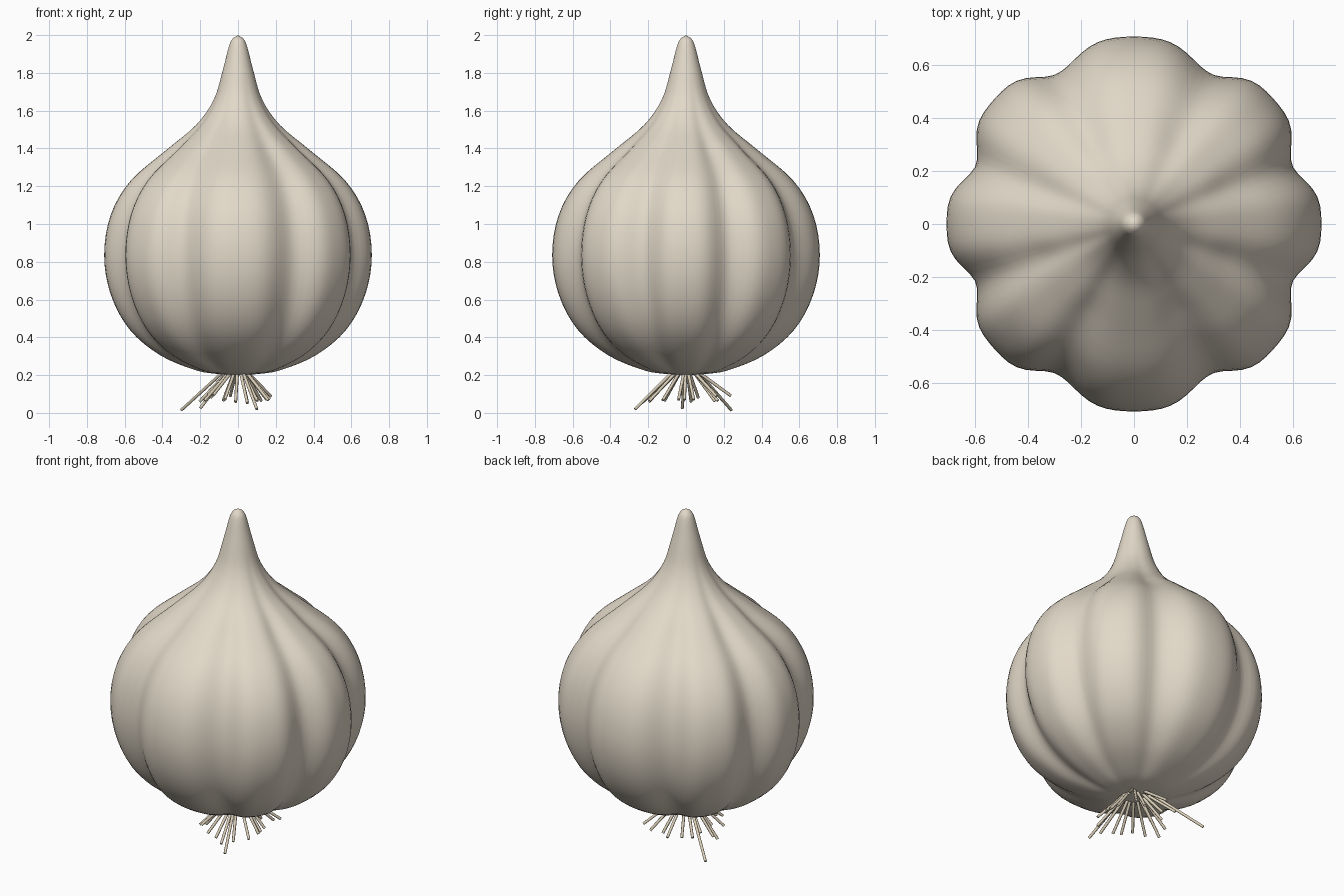
import bpy, bmesh, math, random
from mathutils import Vector

cube = bpy.data.objects.get("Cube")
if cube:
    bpy.data.objects.remove(cube, do_unlink=True)


def material(name, rgb):
    m = bpy.data.materials.new(name)
    m.use_nodes = True
    m.diffuse_color = (*rgb, 1)
    m.node_tree.nodes["Principled BSDF"].inputs["Base Color"].default_value = (*rgb, 1)
    return m


def add_object(name, bm, mat, angle):
    bmesh.ops.recalc_face_normals(bm, faces=bm.faces)
    mesh = bpy.data.meshes.new(name)
    bm.to_mesh(mesh)
    bm.free()
    mesh.materials.append(mat)
    ob = bpy.data.objects.new(name, mesh)
    bpy.context.collection.objects.link(ob)
    bpy.ops.object.select_all(action="DESELECT")
    ob.select_set(True)
    bpy.context.view_layer.objects.active = ob
    bpy.ops.object.shade_smooth_by_angle(angle=math.radians(angle))
    return ob


def smooth_path(pts, steps):
    """Catmull-Rom curve through the profile points."""
    p = [Vector(q) for q in pts]
    p = [2 * p[0] - p[1]] + p + [2 * p[-1] - p[-2]]
    out = []
    for a, b, c, d in zip(p, p[1:], p[2:], p[3:]):
        for i in range(steps):
            t = i / steps
            out.append(0.5 * (2 * b + (c - a) * t + (2 * a - 5 * b + 4 * c - d) * t ** 2
                              + (3 * b - a - 3 * c + d) * t ** 3))
    return out + [p[-2]]


def groove(angle):
    """0 on the crown of a clove, 1 in the valley between two cloves."""
    a = abs(math.degrees(math.atan2(math.sin(angle), math.cos(angle))))
    a = min(a, 180 - a)
    if a < 20.5:
        u = a / 20.5
    elif a < 62.8:
        u = (a - 41.6) / 21.2
    else:
        u = (90 - a) / 27.2
    return ((1 - math.cos(math.pi * u)) / 2) ** 2.2


cream = material("garlic cream", (0.76, 0.69, 0.58))
straw = material("root straw", (0.70, 0.62, 0.48))

# Bulb: (radius, height) profile revolved with eight clove lobes
profile = [(0.10, 0.205), (0.22, 0.225), (0.41, 0.305), (0.57, 0.44), (0.67, 0.625),
           (0.705, 0.835), (0.67, 1.05), (0.565, 1.23), (0.38, 1.39), (0.22, 1.525),
           (0.127, 1.66), (0.08, 1.815), (0.045, 1.95), (0.025, 1.985)]
segments = 128
bm = bmesh.new()
rings = []
for r, z in smooth_path(profile, 4):
    fade = min(1, max(0, (r - 0.08) / 0.3)) if z > 0.8 else min(1, r / 0.3)
    ring = []
    for i in range(segments):
        a = math.tau * i / segments
        rr = r * (1.005 - 0.1 * fade * groove(a))
        ring.append(bm.verts.new((rr * math.cos(a), rr * math.sin(a), z)))
    rings.append(ring)
for low, high in zip(rings, rings[1:]):
    for i in range(segments):
        j = (i + 1) % segments
        bm.faces.new((low[i], low[j], high[j], high[i]))
for ring, z in ((rings[0], 0.2), (rings[-1], 2.0)):
    tip = bm.verts.new((0, 0, z))
    for i in range(segments):
        bm.faces.new((ring[i], ring[(i + 1) % segments], tip))
add_object("bulb", bm, cream, 60)

# Roots: thin rods splaying out below the base
random.seed(4)
tips = [Vector((-0.30, 0.24, 0.015)), Vector((0.1, -0.27, 0.02)), Vector((-0.2, -0.02, 0.025))]
for i in range(19):
    a = math.tau * i / 19 + random.uniform(-0.1, 0.1)
    reach = random.uniform(0.15, 0.26)
    tips.append(Vector((reach * math.cos(a), reach * math.sin(a), random.uniform(0.05, 0.1))))
bm = bmesh.new()
for tip in tips:
    start = Vector((tip.x * 0.25, tip.y * 0.25, 0.22))
    axis = tip - start
    matrix = axis.to_track_quat("Z", "Y").to_matrix().to_4x4()
    matrix.translation = (start + tip) / 2
    bmesh.ops.create_cone(bm, cap_ends=True, segments=8, radius1=0.009, radius2=0.008,
                          depth=axis.length, matrix=matrix)
add_object("roots", bm, straw, 50)
